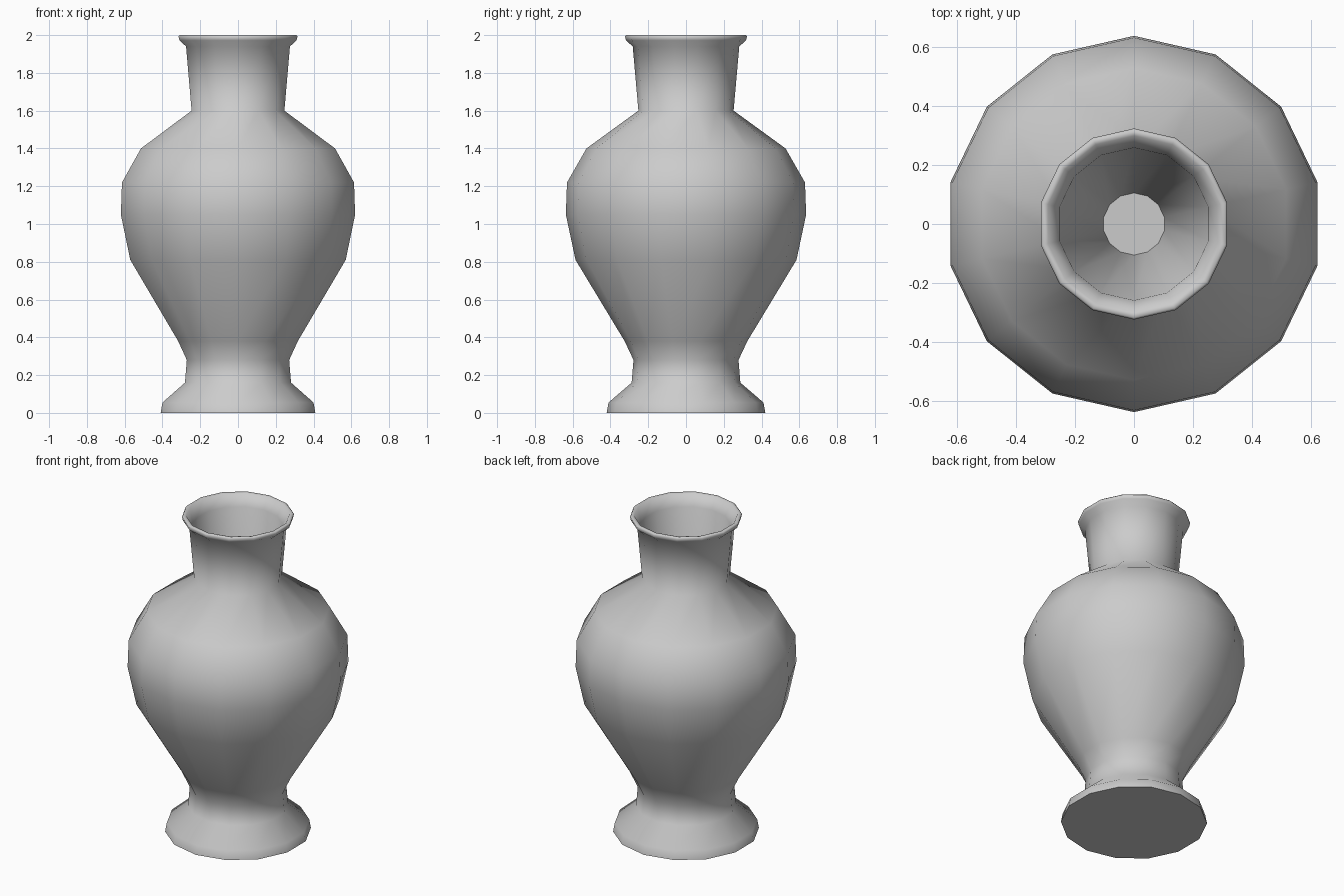
import bpy, bmesh
from math import cos, sin, pi, radians

SIDES = 14

if "Cube" in bpy.data.objects:
    bpy.data.objects.remove(bpy.data.objects["Cube"], do_unlink=True)

# One plain grey clay
clay = bpy.data.materials.new("grey clay")
clay.use_nodes = True
GREY = (0.6, 0.6, 0.6, 1)
clay.diffuse_color = GREY
clay.node_tree.nodes["Principled BSDF"].inputs["Base Color"].default_value = GREY

# (radius, height): foot, waist, belly, shoulder, neck
outside = [(0.42, 0), (0.41, 0.055), (0.288, 0.16), (0.278, 0.28),
           (0.325, 0.38), (0.585, 0.81), (0.636, 1.05), (0.63, 1.22),
           (0.527, 1.4), (0.252, 1.6), (0.282, 1.94)]
# Rolled lip, then the tapering hollow down to its floor
lip = [(0.318, 1.972), (0.323, 1.993), (0.316, 2.0), (0.298, 1.997)]
inside = [(0.258, 1.93), (0.105, 0.28)]


def lathe(name, profile):
    """Turn a profile about z, closing both ends with flat caps."""
    bm = bmesh.new()
    rings = []
    for r, z in profile:
        angles = [pi / 2 + 2 * pi * i / SIDES for i in range(SIDES)]
        rings.append([bm.verts.new((r * cos(a), r * sin(a), z)) for a in angles])
    for low, high in zip(rings, rings[1:]):
        for i in range(SIDES):
            j = (i + 1) % SIDES
            bm.faces.new((low[i], low[j], high[j], high[i]))
    bm.faces.new(rings[0][::-1])
    bm.faces.new(rings[-1])
    bmesh.ops.recalc_face_normals(bm, faces=bm.faces)
    mesh = bpy.data.meshes.new(name)
    bm.to_mesh(mesh)
    bm.free()
    mesh.materials.append(clay)
    obj = bpy.data.objects.new(name, mesh)
    bpy.context.collection.objects.link(obj)
    return obj


vase = lathe("vase", outside + lip + inside)

# Smooth body, with crisp foot and floor edges
bpy.ops.object.select_all(action='DESELECT')
vase.select_set(True)
bpy.context.view_layer.objects.active = vase
bpy.ops.object.shade_smooth_by_angle(angle=radians(65))
